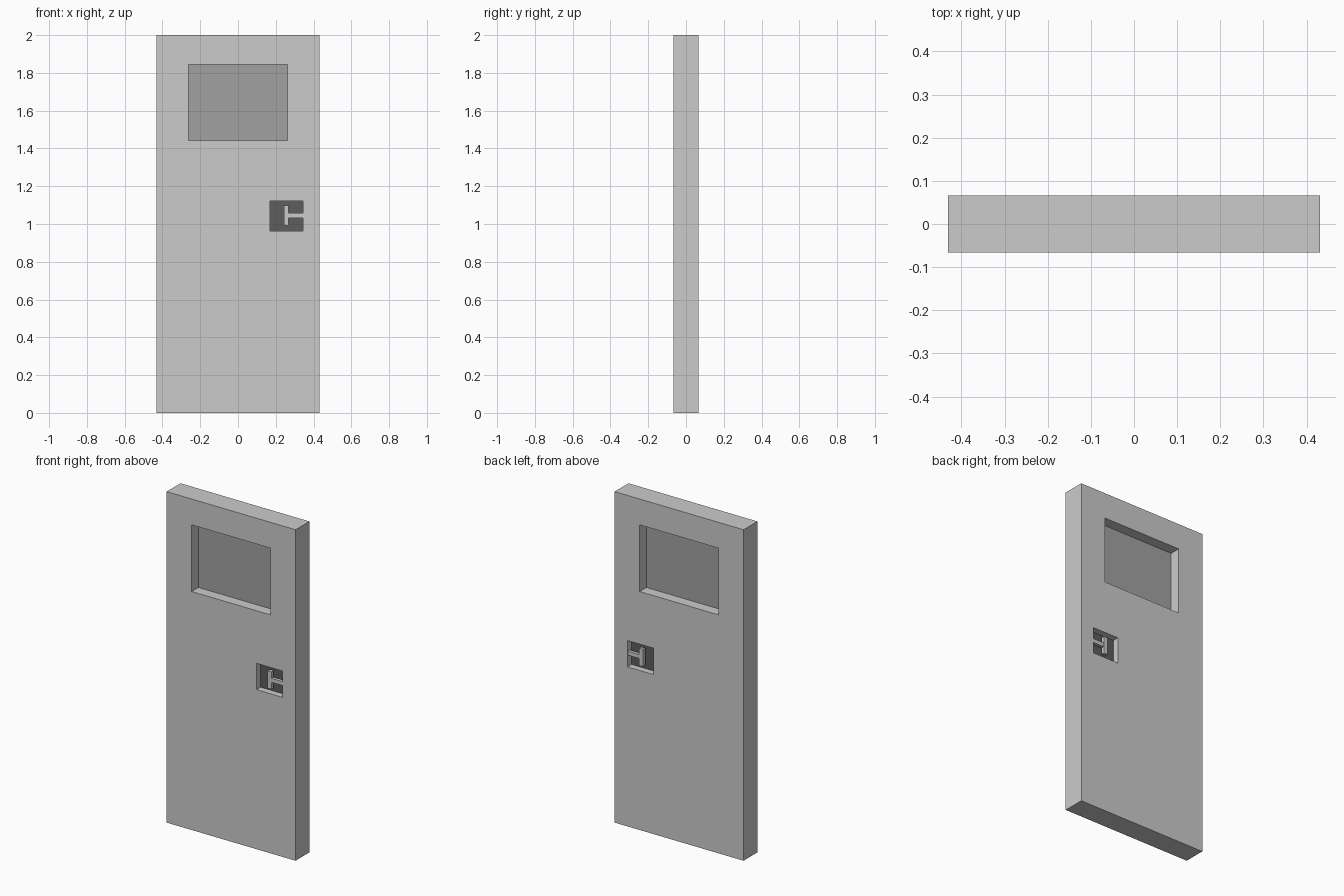
import bpy

if "Cube" in bpy.data.objects:
    bpy.data.objects.remove(bpy.data.objects["Cube"])

W, D, H = 0.431, 0.066, 2.0
WIN = (-0.263, 0.263, 1.441, 1.844)
POCKET = (0.17, 0.344, 0.964, 1.123)
DEPTH = 0.04


def box(name, x0, x1, y0, y1, z0, z1, mat=None):
    bpy.ops.mesh.primitive_cube_add(size=1, location=((x0 + x1) / 2, (y0 + y1) / 2, (z0 + z1) / 2))
    ob = bpy.context.object
    ob.name = name
    ob.scale = (x1 - x0, y1 - y0, z1 - z0)
    bpy.ops.object.transform_apply(location=False, rotation=False, scale=True)
    if mat:
        ob.data.materials.append(mat)
    return ob


def grey(name, v):
    m = bpy.data.materials.new(name)
    m.diffuse_color = (v, v, v, 1)
    m.use_nodes = True
    m.node_tree.nodes["Principled BSDF"].inputs["Base Color"].default_value = m.diffuse_color
    return m


glass, dark = grey("glass_grey", 0.36), grey("pocket_dark", 0.11)

# Door slab with window opening and a handle pocket on each side
door = box("door_slab", -W, W, -D, D, 0, H)
cutters = [box("window_cutter", *WIN[:2], -0.2, 0.2, *WIN[2:])]
for s in (-1, 1):
    ys = sorted((s * (D - DEPTH), s * 0.2))
    cutters.append(box("pocket_cutter", *POCKET[:2], *ys, *POCKET[2:]))
for c in cutters:
    m = door.modifiers.new("cut", 'BOOLEAN')
    m.operation, m.solver, m.object = 'DIFFERENCE', 'EXACT', c
    bpy.context.view_layer.objects.active = door
    bpy.ops.object.modifier_apply(modifier=m.name)
    bpy.data.objects.remove(c)

# Window pane in the middle of the slab
box("window_pane", *WIN[:2], -0.002, 0.002, *WIN[2:], glass)

# Pocket back plates and T-shaped handles, front and back
for s, side in ((-1, "front"), (1, "back")):
    def span(a, b):
        return sorted((s * a, s * b))
    floor = D - DEPTH
    box(side + "_pocket_plate", *POCKET[:2], *span(floor, floor + 0.001), *POCKET[2:], dark)
    box(side + "_handle_grip", 0.243, 0.268, *span(D - 0.024, D - 0.002), 0.992, 1.097)
    box(side + "_handle_arm", 0.266, 0.344, *span(D - 0.024, D - 0.004), 1.033, 1.057)
